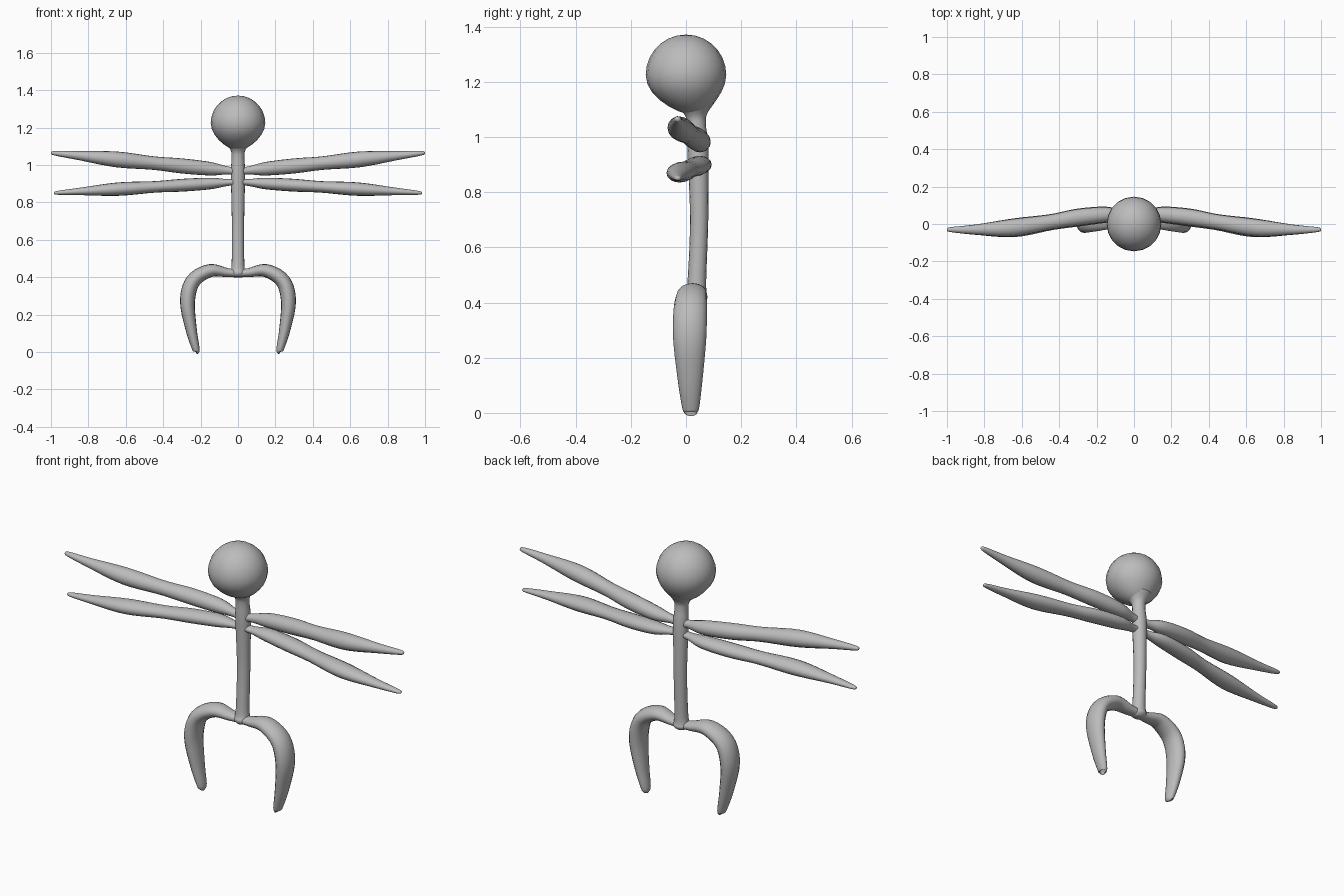
import bpy, bmesh, math
from mathutils import Vector

cube = bpy.data.objects.get("Cube")
if cube:
    bpy.data.objects.remove(cube)

shade = 0.5
grey = bpy.data.materials.new("plain grey")
grey.use_nodes = True
grey.diffuse_color = (shade, shade, shade, 1)
shader = grey.node_tree.nodes["Principled BSDF"]
shader.inputs["Base Color"].default_value = grey.diffuse_color


def finish(name, bm, mirror=False):
    """Turn the bmesh into a smooth grey object, mirrored across x if asked."""
    bmesh.ops.recalc_face_normals(bm, faces=bm.faces)
    for face in bm.faces:
        face.smooth = True
    mesh = bpy.data.meshes.new(name)
    bm.to_mesh(mesh)
    bm.free()
    mesh.materials.append(grey)
    obj = bpy.data.objects.new(name, mesh)
    bpy.context.collection.objects.link(obj)
    if mirror:
        obj.modifiers.new("Mirror", "MIRROR")


def smooth_path(keys, steps=5):
    """Hermite curve through the keys, each one x, y, z and radius."""
    keys = [Vector(key) for key in keys]
    last = len(keys) - 1
    slopes = [(keys[min(i + 1, last)] - keys[max(i - 1, 0)]) / 2 for i in range(last + 1)]
    rows = []
    for i in range(last):
        for step in range(steps):
            t = step / steps
            ease = t * t * (3 - 2 * t)
            rows.append(keys[i].lerp(keys[i + 1], ease)
                        + slopes[i] * t * (1 - t) ** 2
                        - slopes[i + 1] * t * t * (1 - t))
    return rows + [keys[last]]


def tube(name, keys, flatness=1, mirror=False, sides=16):
    """Oval tube along a smooth path; flatness widens the section along y."""
    rows = smooth_path(keys)
    mids = [row.to_3d() for row in rows]
    last = len(rows) - 1
    bm = bmesh.new()
    rings = []
    for i, row in enumerate(rows):
        tangent = (mids[min(i + 1, last)] - mids[max(i - 1, 0)]).normalized()
        across = Vector((0, 1, 0)).cross(tangent).normalized()
        depth = tangent.cross(across) * flatness
        angles = [math.tau * k / sides for k in range(sides)]
        rings.append([bm.verts.new(mids[i] + row.w * (across * math.cos(a) + depth * math.sin(a)))
                      for a in angles])
    for lower, upper in zip(rings, rings[1:]):
        for k in range(sides):
            bm.faces.new((lower[k - 1], lower[k], upper[k], upper[k - 1]))
    bm.faces.new(rings[0])
    bm.faces.new(rings[last])
    finish(name, bm, mirror)


def arms(name, root, slope, reach, thickness, flatness):
    """Long pair of arms, sweeping forward and swelling twice before the tip."""
    outline = [(0, 0.04, 0.02), (0.06, 0.045, 0.022), (0.15, 0.05, 0.036), (0.3, 0.035, 0.04),
               (0.45, 0.01, 0.036), (0.65, -0.02, 0.042), (0.85, -0.03, 0.024),
               (0.98, -0.03, 0.012), (1, -0.03, 0.003)]
    tube(name, [(x * reach, y, root + slope * x, r * thickness) for x, y, r in outline],
         flatness, mirror=True)


# Slim torso bowed slightly backwards, with a hip knob and a flared neck
torso = [(0.4, 0.025), (0.42, 0.042), (0.47, 0.034), (0.7, 0.033), (0.95, 0.038),
         (1.04, 0.034), (1.08, 0.04), (1.12, 0.07)]
tube("torso_and_neck", [(0, 0.035 + 0.013 * math.sin(math.pi * (z - 0.4) / 0.7), z, r)
                        for z, r in torso])

# Round head, narrowing towards the neck
radius = 0.146
head = bmesh.new()
bmesh.ops.create_uvsphere(head, u_segments=20, v_segments=14, radius=radius)
for vert in head.verts:
    drop = max(0, -vert.co.z / radius)
    narrow = 1 - drop ** 2 / 4
    vert.co.x *= narrow
    vert.co.y = vert.co.y * narrow + 0.03 * drop ** 3
    vert.co.z += 1.225
finish("head", head)

# Two pairs of arms
arms("upper_arms", root=0.965, slope=0.1, reach=1, thickness=1, flatness=1.1)
arms("lower_arms", root=0.91, slope=-0.06, reach=0.985, thickness=0.85, flatness=1.4)

# Bowed legs, deeper than they are wide
legs = [(0, 0.42, 0.02), (0.06, 0.425, 0.024), (0.15, 0.435, 0.035), (0.24, 0.38, 0.04),
        (0.27, 0.27, 0.04), (0.25, 0.12, 0.03), (0.225, 0.015, 0.02), (0.225, 0, 0.013)]
tube("legs", [(x, 0.035 - 0.08 * x, z, r) for x, z, r in legs], flatness=1.5, mirror=True)
